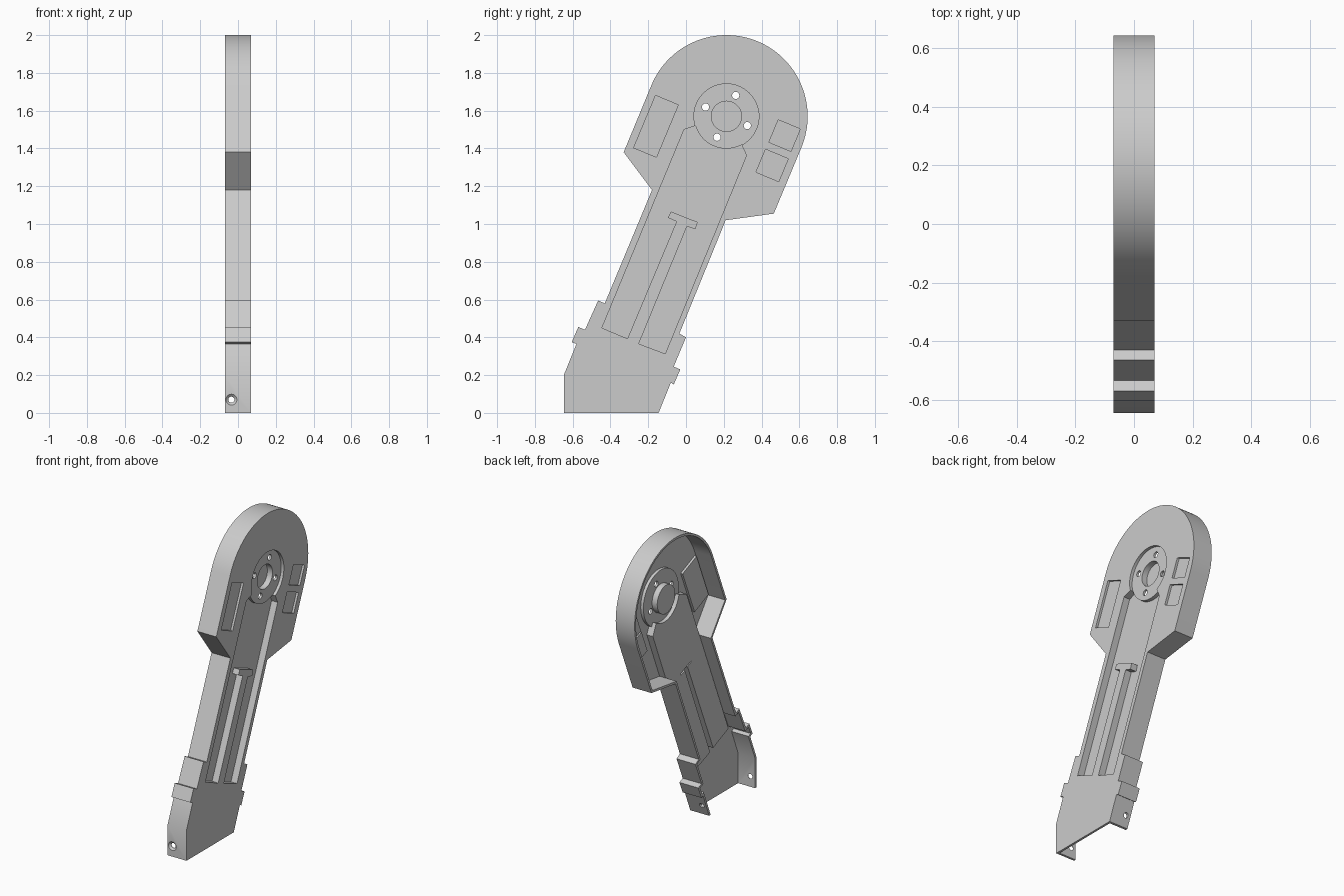
import bpy, bmesh, math
from mathutils import Vector, Matrix

if "Cube" in bpy.data.objects:
    bpy.data.objects.remove(bpy.data.objects["Cube"], do_unlink=True)

HALF = 0.07                      # half of the housing depth
WALL = 0.015                     # sheet thickness
HUB = Vector((0.214, 1.57))      # pivot centre in the (y, z) plane
ALONG = Vector((0.385, 0.923)).normalized()
ACROSS = Vector((ALONG.y, -ALONG.x))

grey = bpy.data.materials.new("light grey")
grey.use_nodes = True
grey.diffuse_color = (0.6, 0.6, 0.6, 1)
grey.node_tree.nodes["Principled BSDF"].inputs["Base Color"].default_value = grey.diffuse_color


def arc(centre, radius, start, end, steps):
    angles = [math.radians(start + (end - start) * i / steps) for i in range(steps + 1)]
    return [centre + radius * Vector((math.cos(a), math.sin(a))) for a in angles]


def circle(centre, radius, steps=64):
    return arc(centre, radius, 0, 360, steps)[:-1]


def rectangle(centre, width, length):
    signs = ((-1, -1), (1, -1), (1, 1), (-1, 1))
    return [Vector(centre) + ACROSS * a * width / 2 + ALONG * b * length / 2 for a, b in signs]


def grow(points, distance):
    """Offset a closed outline outwards (or inwards if negative) with mitred corners."""
    pts = [Vector(p) for p in points]
    area = sum(pts[i - 1].cross(pts[i]) for i in range(len(pts)))
    side = distance if area > 0 else -distance
    result = []
    for i, p in enumerate(pts):
        before = (p - pts[i - 1]).normalized()
        after = (pts[(i + 1) % len(pts)] - p).normalized()
        n1, n2 = Vector((before.y, -before.x)), Vector((after.y, -after.x))
        result.append(p + side * (n1 + n2) / (1 + n1.dot(n2)))
    return result


def finish(name, bm):
    bmesh.ops.recalc_face_normals(bm, faces=bm.faces)
    mesh = bpy.data.meshes.new(name)
    bm.to_mesh(mesh)
    bm.free()
    mesh.materials.append(grey)
    obj = bpy.data.objects.new(name, mesh)
    bpy.context.collection.objects.link(obj)
    return obj


def prism(name, points, x_low, x_high):
    bm = bmesh.new()
    face = bm.faces.new([bm.verts.new((x_low, p[0], p[1])) for p in points])
    made = bmesh.ops.extrude_face_region(bm, geom=[face])["geom"]
    moved = [v for v in made if isinstance(v, bmesh.types.BMVert)]
    bmesh.ops.translate(bm, verts=moved, vec=(x_high - x_low, 0, 0))
    # the extrusion leaves the starting cap only if it is rebuilt
    bmesh.ops.holes_fill(bm, edges=[e for e in bm.edges if e.is_boundary], sides=0)
    return finish(name, bm)


def cone_along_y(name, location, r_front, r_back, depth):
    bm = bmesh.new()
    turn = Matrix.Rotation(-math.pi / 2, 4, "X")
    bmesh.ops.create_cone(bm, cap_ends=True, segments=32, radius1=r_front, radius2=r_back,
                          depth=depth, matrix=Matrix.Translation(location) @ turn)
    return finish(name, bm)


def combine(target, tool, operation):
    mod = target.modifiers.new("combine", "BOOLEAN")
    mod.operation, mod.object, mod.solver = operation, tool, "EXACT"
    bpy.context.view_layer.objects.active = target
    bpy.ops.object.modifier_apply(modifier=mod.name)
    bpy.data.objects.remove(tool, do_unlink=True)


# Silhouette: foot, front clips, arm, round head, arm, rear clips
front_edge = [(-0.58, 0.365), (-0.605, 0.375), (-0.57, 0.455), (-0.535, 0.44),
              (-0.465, 0.595), (-0.43, 0.58), (-0.18, 1.18), (-0.33, 1.38)]
rear_edge = [(0.465, 1.055), (0.21, 1.02), (-0.035, 0.42), (0, 0.40),
             (-0.065, 0.245), (-0.03, 0.23), (-0.065, 0.15), (-0.08, 0.16)]
head = arc(HUB, 0.43, 157.4, -22.6, 64)
upper = [(-0.645, 0.205)] + front_edge + head + rear_edge
outline = [(-0.645, 0)] + upper + [(-0.145, 0)]
open_foot = [(-0.645, -0.1)] + upper + [(-0.186, -0.1)]

# Open-backed shell
housing = prism("arm_housing", outline, -HALF, HALF)
combine(housing, prism("cavity", grow(open_foot, -WALL), -0.2, HALF - WALL), "DIFFERENCE")

# Pressed recesses: outline and depth
channel = [(-0.01, 1.50)] + arc(HUB, 0.171, 197, 298, 24) + [
    (0.32, 1.363), (-0.11, 0.313), (-0.25, 0.366), (0.005, 0.987), (0.05, 0.972),
    (0.062, 1.01), (-0.08, 1.066), (-0.095, 1.033), (-0.05, 1.013), (-0.31, 0.393),
    (-0.445, 0.45)]
recesses = [
    (channel, 0.045),
    (circle(HUB, 0.172), 0.02),
    (circle(HUB, 0.08), 0.058),
    (rectangle((-0.159, 1.517), 0.13, 0.30), 0.015),
    (rectangle((0.522, 1.468), 0.126, 0.128), 0.015),
    (rectangle((0.456, 1.31), 0.13, 0.131), 0.015),
]
for shape, depth in recesses:
    backing = prism("backing", grow(shape, WALL), HALF - depth - WALL, HALF - 0.005)
    # keep the backing inside the silhouette
    combine(backing, prism("limit", grow(outline, -0.004), -HALF, HALF), "INTERSECT")
    combine(housing, backing, "UNION")
for shape, depth in recesses:
    combine(housing, prism("pocket", shape, HALF - depth, HALF + 0.05), "DIFFERENCE")

# Four bolt holes round the hub
for i in range(4):
    angle = math.radians(66 + 90 * i)
    spot = HUB + 0.121 * Vector((math.cos(angle), math.sin(angle)))
    combine(housing, prism("bolt_hole", circle(spot, 0.019, 24), -0.2, 0.2), "DIFFERENCE")

# Screw hole through both foot walls, countersunk at the front
combine(housing, cone_along_y("screw_hole", (-0.035, -0.4, 0.07), 0.016, 0.016, 0.8), "DIFFERENCE")
combine(housing, cone_along_y("countersink", (-0.035, -0.645, 0.07), 0.042, 0.016, 0.024), "DIFFERENCE")

# Smooth curves, sharp edges
bpy.ops.object.select_all(action="DESELECT")
housing.select_set(True)
bpy.context.view_layer.objects.active = housing
bpy.ops.object.shade_smooth_by_angle(angle=math.radians(25))
